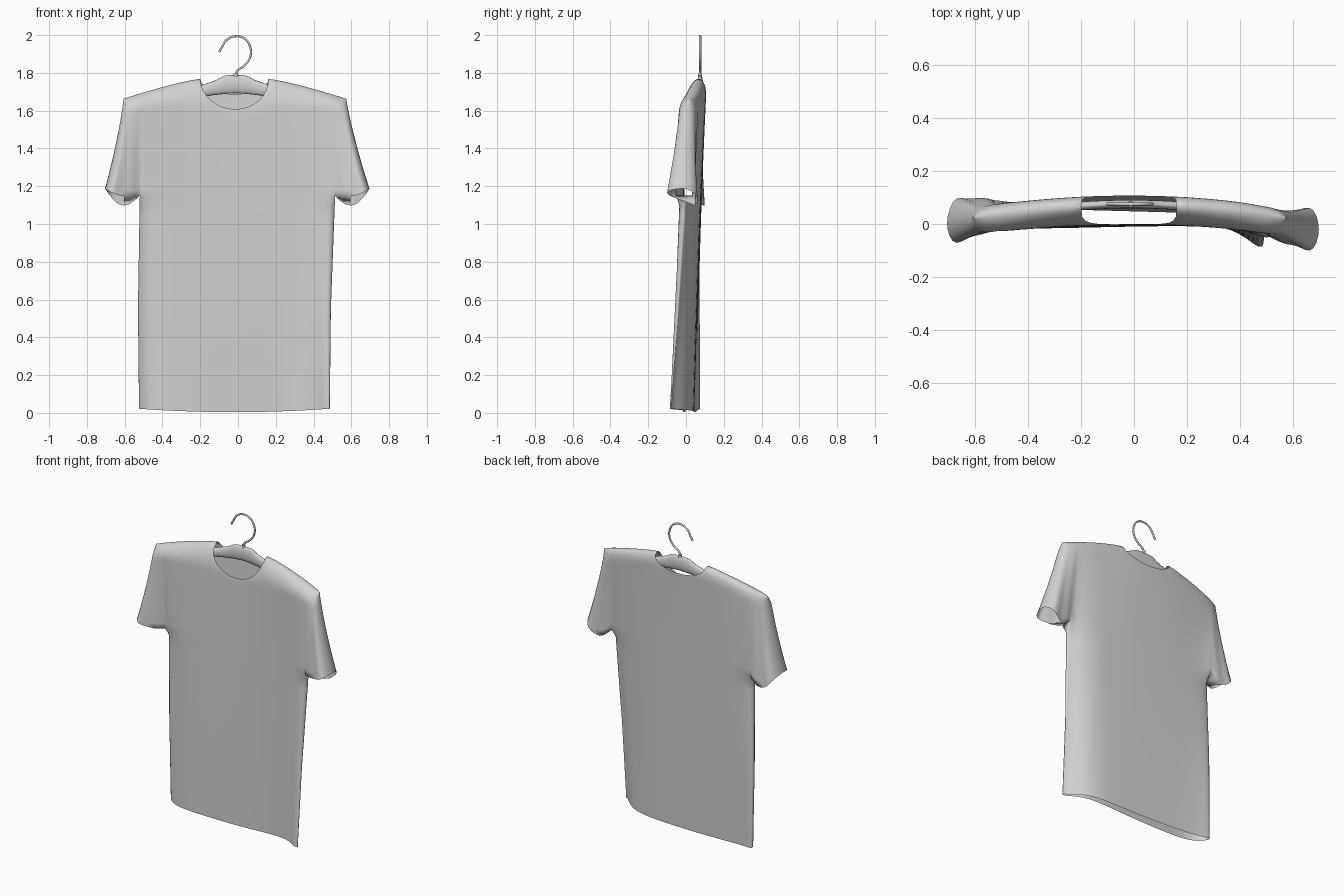
import bpy, bmesh
from math import sin, cos, pi, sqrt

cube = bpy.data.objects.get("Cube")
if cube:
    bpy.data.objects.remove(cube)

OFFSET = -0.012      # sideways shift of the hanger
ARMPIT = 1.15
NECK = 0.36          # neck edge as a share of the torso half width
LOWER, UPPER = 20, 24


def make_material(name, value):
    mat = bpy.data.materials.new(name)
    mat.use_nodes = True
    color = (value, value, value, 1)
    mat.diffuse_color = color
    mat.node_tree.nodes["Principled BSDF"].inputs["Base Color"].default_value = color
    return mat


grey = make_material("light_grey", 0.64)


def add_mesh(name, bm):
    bmesh.ops.recalc_face_normals(bm, faces=bm.faces)
    for f in bm.faces:
        f.smooth = True
    mesh = bpy.data.meshes.new(name)
    bm.to_mesh(mesh)
    bm.free()
    mesh.materials.append(grey)
    obj = bpy.data.objects.new(name, mesh)
    bpy.context.collection.objects.link(obj)
    return obj


def shoulder(x):
    return 1.768 - 0.105 * (max(abs(x) - 0.18, 0) / 0.41) ** 1.25


def cloth_point(s, q, row, side):
    """Point of the front (side -1) or back (side 1) panel.
    s runs across the torso, q runs out along the sleeve."""
    sign = 1 if s > 0 else -1
    cuff, blunt = 0, 8
    if row < LOWER:
        t = row / LOWER
        hem = 0.004 + 0.018 * s * s
        x = s * (0.505 + 0.012 * t)
        z = hem + t * (ARMPIT - hem)
        edge = abs(s)
    else:
        t = sin(pi / 2 * (row - LOWER) / UPPER)
        inner = 0.517 - 0.017 * t
        outer = 0.59 + 0.11 * (1 - t) ** 1.2
        x = s * inner if q == 0 else sign * (inner + (outer - inner) * q)
        edge = abs(x) / outer
        top = shoulder(x)
        if abs(s) < NECK:    # scooped collar, deeper at the front
            dip = 0.16 if side < 0 else 0.08
            top -= dip * sqrt(1 - (s / NECK) ** 2)
        bottom = ARMPIT - 0.04 * sin(pi * q * 0.9) + 0.05 * q * q
        bottom -= side * 0.025 * sin(pi * q)
        z = bottom + t * (top - bottom)
        cuff = q * (1 - t)
        blunt = 14
    # middle surface: bowed at the shoulders, twisted at the hem
    fall = max(0, 1 - z / 1.7)
    rise = (z / 1.77) ** 2
    w = max(-1, min(1, x / 0.51))
    y = 0.033 - 0.013 * fall + rise * (0.022 - 0.05 * (x / 0.6) ** 2)
    if w > 0:
        y -= 0.15 * fall * w ** 6 * (1 - 0.35 * w ** 20)
    else:
        y += 0.05 * fall * w ** 8 - 0.02 * cuff
    # half depth: closes at the sides and along the shoulder seam
    depth = 0.054 + 0.06 * cuff - fall * (0.026 + 0.014 * w) * (1 - cuff)
    depth *= sqrt(max(0, 1 - edge ** blunt))
    slope = 0.08 if side > 0 else 0.08 + 0.12 * max(0, 1 - abs(x) / 0.5)
    seam = max(0, min(1, 1 - (shoulder(x) - z) / slope))
    depth *= sqrt(max(0, 1 - seam ** 2))
    y += 0.015 * seam ** 2
    # loose pleats near the cuffs
    depth += 0.012 * sin(q * pi * 3) * cuff
    drift = -0.003 - 0.016 * min(1, abs(z - ARMPIT) / 0.6)
    return (x + drift, y + side * depth, z)


# Shirt: two panels sewn at the sides and shoulders
half = [NECK * sin(pi / 2 * k / 8) for k in range(9)]
half += [NECK + (1 - NECK) * sin(pi / 2 * k / 14) for k in range(1, 15)]
right = [(s, 0) for s in half] + [(1, sin(pi / 2 * k / 10)) for k in range(1, 11)]
columns = [(-s, q) for s, q in reversed(right[1:])] + right

bm = bmesh.new()
panels = []
for side in (-1, 1):
    grid = {}
    for i, (s, q) in enumerate(columns):
        for row in range(LOWER if q else 0, LOWER + UPPER + 1):
            grid[i, row] = bm.verts.new(cloth_point(s, q, row, side))
    for i, row in list(grid):
        corners = [(i, row), (i + 1, row), (i + 1, row + 1), (i, row + 1)]
        if all(c in grid for c in corners):
            bm.faces.new([grid[c] for c in corners])
    panels.append(grid)

# Underarm gussets: join front and back below each armpit
front, back = panels
for edge, step in ((10, -1), (len(columns) - 11, 1)):
    low, arm = (edge, LOWER - 1), (edge, LOWER)
    bm.faces.new((front[low], front[arm], back[arm], back[low]))
    for k in range(3):
        a, b = (edge + step * k, LOWER), (edge + step * (k + 1), LOWER)
        bm.faces.new((front[a], front[b], back[b], back[a]))
bmesh.ops.remove_doubles(bm, verts=bm.verts, dist=0.0008)
add_mesh("shirt", bm)

# Hanger body: rounded sections lofted along the arms
bm = bmesh.new()
rings = []
STEPS, SIDES = 40, 16
for k in range(STEPS + 1):
    x = 0.47 * (2 * k / STEPS - 1)
    a = abs(x)
    high = 1.75 - 0.32 * max(0, a - 0.13) + 0.038 / (1 + (a / 0.09) ** 6)
    low = 1.692 - 0.25 * a ** 1.5
    mid, tall = (high + low) / 2, (high - low) / 2
    y = 0.075 - 0.2 * x * x
    ring = []
    for j in range(SIDES):
        ang = 2 * pi * j / SIDES
        ring.append(bm.verts.new((x + OFFSET, y + 0.016 * cos(ang), mid + tall * sin(ang))))
    rings.append(ring)
for a, b in zip(rings, rings[1:]):
    for j in range(SIDES):
        n = (j + 1) % SIDES
        bm.faces.new((a[j], a[n], b[n], b[j]))
bm.faces.new(rings[0])
bm.faces.new(rings[-1])
add_mesh("hanger_body", bm)

# Wire hook
path = [(-0.012, 1.77), (-0.008, 1.805), (0.035, 1.84), (0.066, 1.89), (0.06, 1.95),
        (0.03, 1.985), (-0.015, 1.994), (-0.06, 1.975), (-0.083, 1.94), (-0.1, 1.91)]
curve = bpy.data.curves.new("hanger_hook", "CURVE")
curve.dimensions = "3D"
curve.bevel_depth = 0.006
curve.bevel_resolution = 3
curve.use_fill_caps = True
spline = curve.splines.new("BEZIER")
spline.bezier_points.add(len(path) - 1)
for point, (x, z) in zip(spline.bezier_points, path):
    point.co = (x, 0.075, z)
    point.handle_left_type = point.handle_right_type = "AUTO"
curve.materials.append(grey)
hook = bpy.data.objects.new("hanger_hook", curve)
bpy.context.collection.objects.link(hook)

# Collar where the hook enters the hanger
bpy.ops.mesh.primitive_cylinder_add(vertices=16, radius=0.011, depth=0.02,
                                    location=(OFFSET, 0.075, 1.787))
collar = bpy.context.object
collar.name = "hook_collar"
collar.data.materials.append(grey)
bpy.ops.object.shade_smooth_by_angle()
